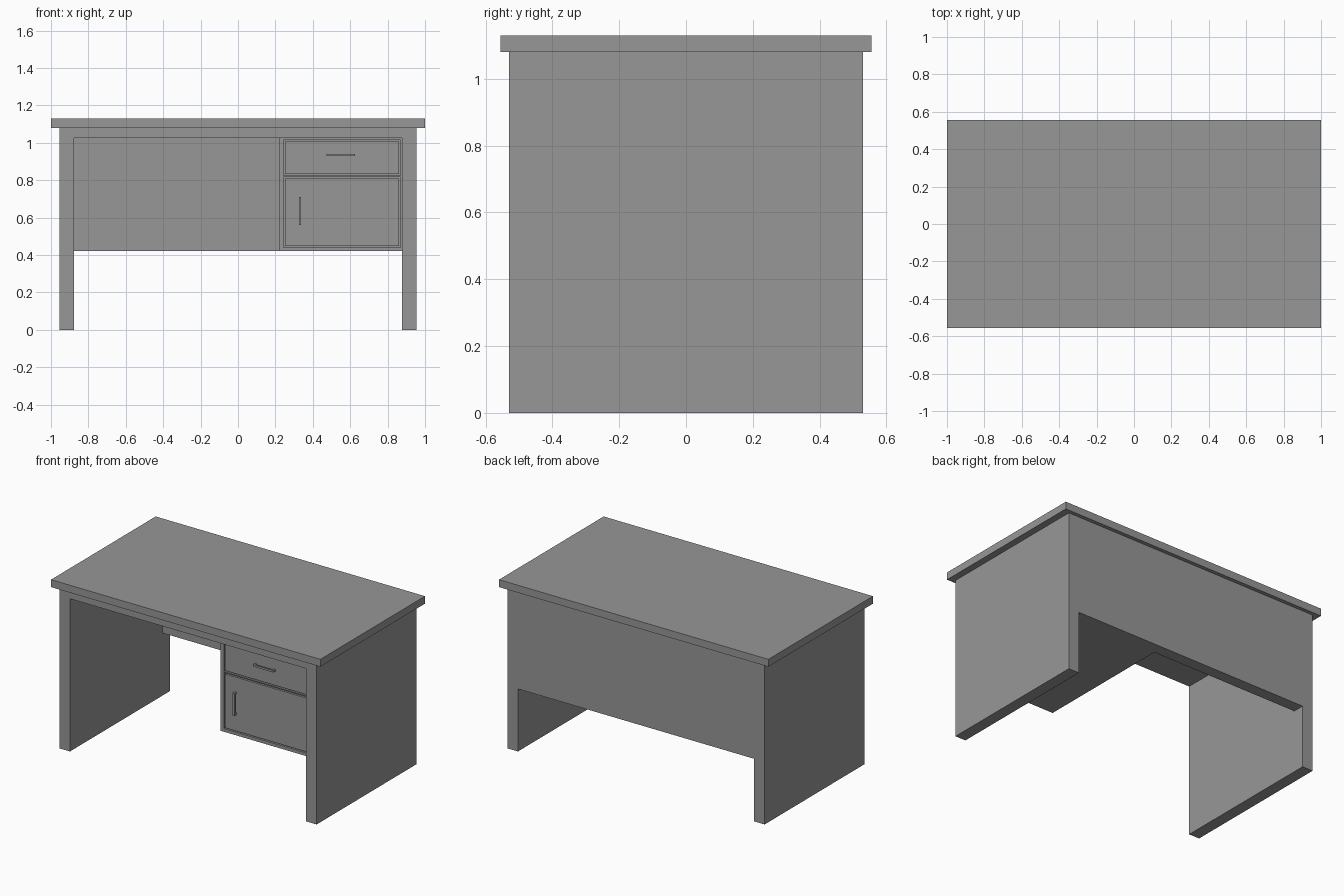
import bpy

cube = bpy.data.objects.get("Cube")
if cube:
    bpy.data.objects.remove(cube, do_unlink=True)

grey = bpy.data.materials.new("desk_grey")
grey.use_nodes = True
colour = (0.31, 0.31, 0.31, 1)
grey.diffuse_color = colour
grey.node_tree.nodes["Principled BSDF"].inputs["Base Color"].default_value = colour


def box(name, x, y, z):
    """Box from its (min, max) extent on each axis."""
    bpy.ops.mesh.primitive_cube_add(size=1)
    ob = bpy.context.object
    ob.name = ob.data.name = name
    for v in ob.data.vertices:
        v.co = [sum(r) / 2 + c * (r[1] - r[0]) for c, r in zip(v.co, (x, y, z))]
    ob.data.materials.append(grey)
    return ob


OUTER, INNER = 0.955, 0.877        # outer and inner faces of the side panels
DEPTH = 0.53                       # half depth of the body
BACK = 0.452                       # inner face of the back panel
TOP, UNDER, LOW = 1.08, 1.025, 0.42
FACE = -0.498                      # front plane of the cabinet

# Worktop, the support board beneath it, and the back panel
box("worktop", (-1, 1), (-0.555, 0.555), (TOP, 1.13))
box("support_board", (-INNER, INNER), (-DEPTH, DEPTH), (UNDER, TOP))
box("back_panel", (-INNER, INNER), (BACK, DEPTH), (LOW, UNDER))

# Side panels
box("left_side_panel", (INNER, OUTER), (-DEPTH, DEPTH), (0, TOP))
box("right_side_panel", (-OUTER, -INNER), (-DEPTH, DEPTH), (0, TOP))

# Cabinet with shallow openings holding flush fronts, leaving a shadow gap
cabinet = box("cabinet", (0.22, INNER), (FACE, BACK), (LOW, UNDER))
GAP, RECESS = 0.008, 0.02
left, right = 0.244, 0.869
for name, low, high in (("drawer_front", 0.825, 1.015), ("door_front", 0.441, 0.818)):
    cutter = box(name + "_cutter", (left, right), (FACE - RECESS, FACE + RECESS), (low, high))
    cutter.hide_render = True
    mod = cabinet.modifiers.new("opening", "BOOLEAN")
    mod.operation, mod.solver, mod.object = "DIFFERENCE", "EXACT", cutter
    bpy.context.view_layer.objects.active = cabinet
    bpy.ops.object.modifier_apply(modifier=mod.name)
    bpy.data.objects.remove(cutter, do_unlink=True)
    box(name, (left + GAP, right - GAP), (FACE, FACE + RECESS), (low + GAP, high - GAP))


# Bar handles on two short posts
def handle(name, x, z):
    bar_back, bar_front, post = FACE - 0.012, FACE - 0.022, 0.012
    box(name + "_bar", x, (bar_front, bar_back), z)
    along_x = x[1] - x[0] > z[1] - z[0]
    low, high = x if along_x else z
    for end, span in (("first", (low, low + post)), ("second", (high - post, high))):
        box(f"{name}_{end}_post", span if along_x else x, (bar_back, FACE), z if along_x else span)


handle("drawer_handle", (0.474, 0.626), (0.928, 0.941))
handle("door_handle", (0.325, 0.338), (0.56, 0.711))
